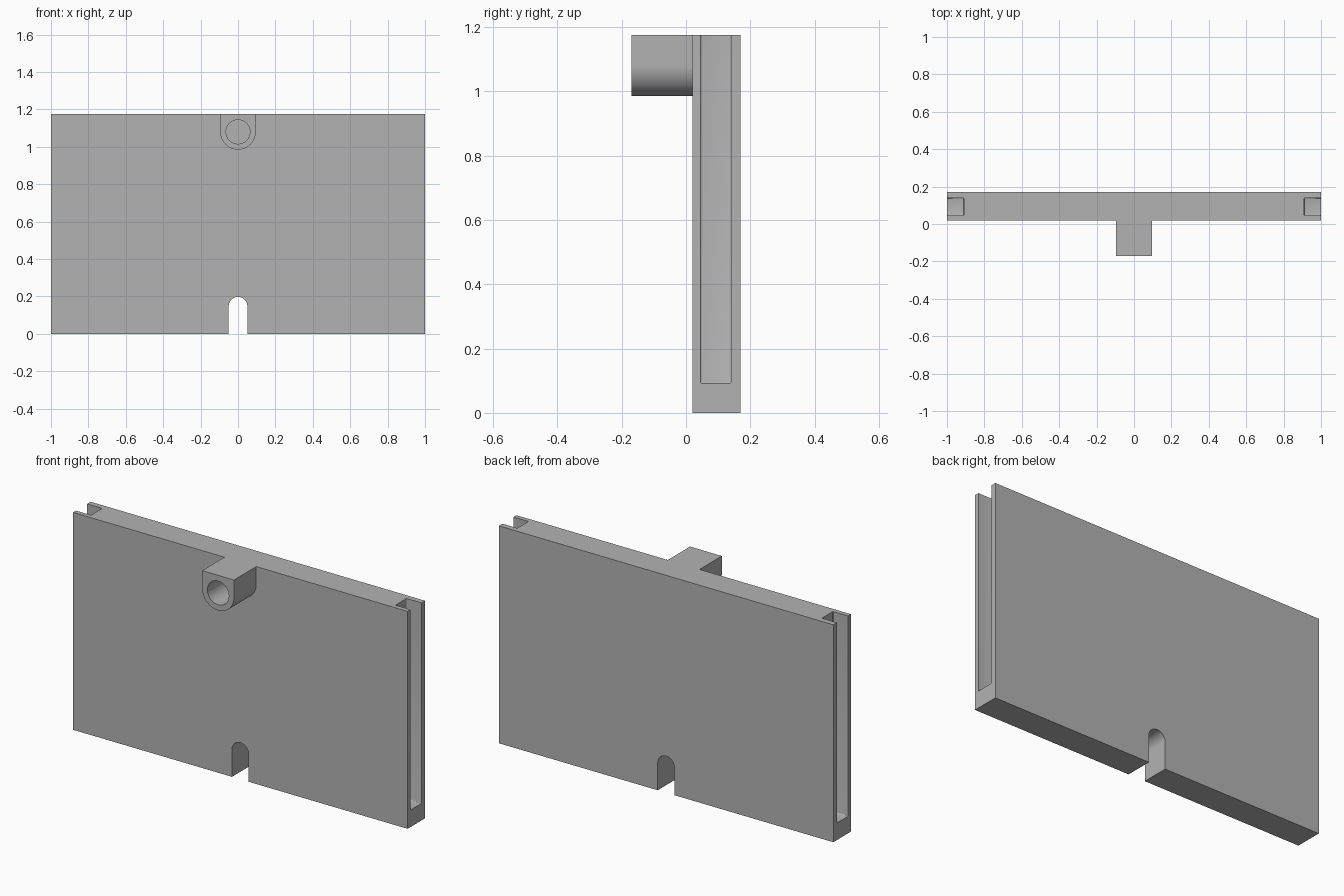
import bpy
import bmesh
from math import pi, sin, cos

cube = bpy.data.objects.get("Cube")
if cube:
    bpy.data.objects.remove(cube, do_unlink=True)

WIDTH, HEIGHT = 2.0, 1.175
FRONT, BACK = 0.02, 0.17

grey = bpy.data.materials.new("plain_grey")
grey.use_nodes = True
colour = (0.45, 0.45, 0.45, 1)
grey.diffuse_color = colour
grey.node_tree.nodes["Principled BSDF"].inputs["Base Color"].default_value = colour


def arc(cx, cz, r, start, end, steps=32):
    """Points on an arc, both ends included."""
    angles = [start + (end - start) * i / steps for i in range(steps + 1)]
    return [(cx + r * cos(a), cz + r * sin(a)) for a in angles]


def extrude_profile(name, points, y0, y1):
    """Solid made from an x-z outline pulled from y0 to y1."""
    bm = bmesh.new()
    face = bm.faces.new([bm.verts.new((x, y0, z)) for x, z in points])
    result = bmesh.ops.extrude_face_region(bm, geom=[face])
    moved = [v for v in result["geom"] if isinstance(v, bmesh.types.BMVert)]
    bmesh.ops.translate(bm, verts=moved, vec=(0, y1 - y0, 0))
    bmesh.ops.recalc_face_normals(bm, faces=bm.faces)
    mesh = bpy.data.meshes.new(name)
    bm.to_mesh(mesh)
    bm.free()
    obj = bpy.data.objects.new(name, mesh)
    bpy.context.collection.objects.link(obj)
    mesh.materials.append(grey)
    return obj


def combine(target, tool, operation):
    """Apply a boolean and drop the tool object."""
    mod = target.modifiers.new(tool.name, "BOOLEAN")
    mod.operation, mod.solver, mod.object = operation, "EXACT", tool
    bpy.context.view_layer.objects.active = target
    bpy.ops.object.modifier_apply(modifier=mod.name)
    bpy.data.objects.remove(tool, do_unlink=True)


# Panel with a round-topped notch in its lower edge
half = WIDTH / 2
outline = [(-half, 0)] + [(-0.05, 0)] + arc(0, 0.148, 0.05, pi, 0)
outline += [(0.05, 0), (half, 0), (half, HEIGHT), (-half, HEIGHT)]
panel = extrude_profile("panel", outline, FRONT, BACK)

# Boss with a rounded underside, fused to the panel
radius = 0.095
boss_z = HEIGHT - radius
boss_outline = [(radius, HEIGHT), (-radius, HEIGHT)] + arc(0, boss_z, radius, pi, 2 * pi, 48)
combine(panel, extrude_profile("boss", boss_outline, -BACK, FRONT + 0.05), "UNION")

# Blind hole in the boss
hole = extrude_profile("hole", arc(0, boss_z, 0.064, 0, 2 * pi, 64)[:-1], -0.3, FRONT)
combine(panel, hole, "DIFFERENCE")

# Side grooves, open at the top and at the outer edge
for side in (-1, 1):
    inner, outer = side * 0.91, side * 1.1
    box = [(inner, 0.092), (outer, 0.092), (outer, 1.3), (inner, 1.3)]
    groove = extrude_profile("groove", box, 0.045, 0.14)
    bevel = groove.modifiers.new("round", "BEVEL")
    bevel.width, bevel.segments = 0.005, 3
    bpy.context.view_layer.objects.active = groove
    bpy.ops.object.modifier_apply(modifier=bevel.name)
    combine(panel, groove, "DIFFERENCE")

# Smooth the round walls, keep the edges sharp
bpy.ops.object.select_all(action="DESELECT")
panel.select_set(True)
bpy.context.view_layer.objects.active = panel
bpy.ops.object.shade_smooth_by_angle(angle=pi / 6)
